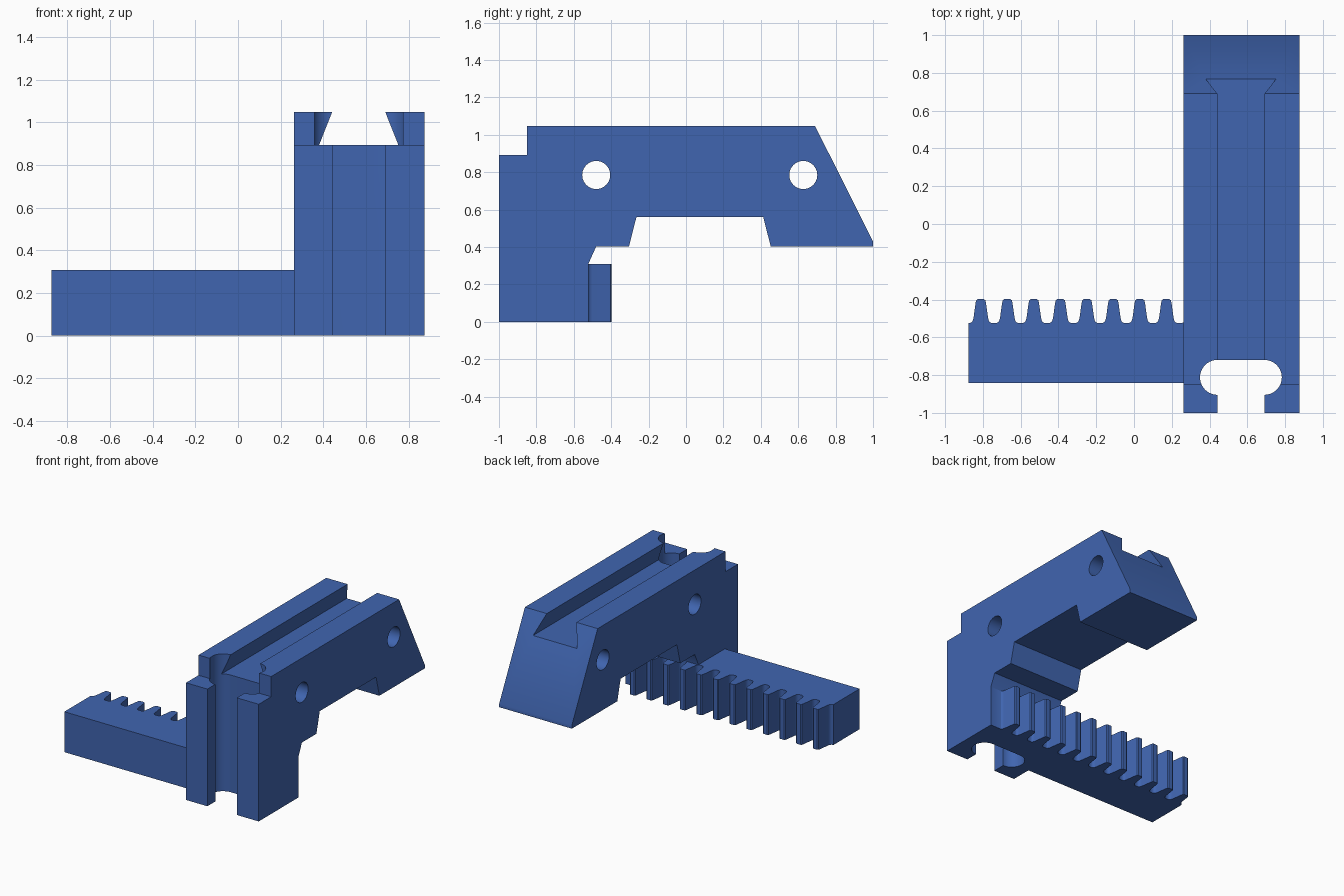
import bpy, bmesh, math
from mathutils import Vector

if "Cube" in bpy.data.objects:
    bpy.data.objects.remove(bpy.data.objects["Cube"])

blue = bpy.data.materials.new("steel blue")
blue.diffuse_color = (0.051, 0.13, 0.434, 1)
blue.use_nodes = True
blue.node_tree.nodes["Principled BSDF"].inputs["Base Color"].default_value = blue.diffuse_color


def prism(name, pts, axis, lo, hi):
    """Extrude a 2D outline along an axis (x: outline is y,z; y: x,z; z: x,y)."""
    place = {"x": lambda a, b: (lo, a, b),
             "y": lambda a, b: (a, lo, b),
             "z": lambda a, b: (a, b, lo)}[axis]
    depth = Vector([(hi - lo) if axis == c else 0 for c in "xyz"])
    bm = bmesh.new()
    face = bm.faces.new([bm.verts.new(place(a, b)) for a, b in pts])
    out = bmesh.ops.extrude_face_region(bm, geom=[face])["geom"]
    bmesh.ops.translate(bm, vec=depth, verts=[v for v in out if isinstance(v, bmesh.types.BMVert)])
    bmesh.ops.recalc_face_normals(bm, faces=bm.faces)
    mesh = bpy.data.meshes.new(name)
    bm.to_mesh(mesh)
    bm.free()
    mesh.materials.append(blue)
    obj = bpy.data.objects.new(name, mesh)
    bpy.context.collection.objects.link(obj)
    return obj


def arc(cx, cy, r, a0, a1, n):
    return [(cx + r * math.cos(math.radians(a0 + (a1 - a0) * i / n)),
             cy + r * math.sin(math.radians(a0 + (a1 - a0) * i / n))) for i in range(n + 1)]


def combine(target, other, operation):
    mod = target.modifiers.new(operation.lower(), "BOOLEAN")
    mod.object, mod.operation, mod.solver = other, operation, "EXACT"
    bpy.context.view_layer.objects.active = target
    bpy.ops.object.modifier_apply(modifier=mod.name)
    bpy.data.objects.remove(other)


# Bracket: side outline extruded across its width
side = [(-1, 0), (-0.522, 0), (-0.522, 0.31), (-0.48, 0.403), (-0.305, 0.403),
        (-0.265, 0.56), (0.413, 0.56), (0.453, 0.403), (1, 0.403), (1, 0.43),
        (0.69, 1.047), (-0.85, 1.047), (-0.85, 0.893), (-1, 0.893)]
bracket = prism("rack_bracket", side, "x", 0.262, 0.875)

# Toothed rack: twelve rounded teeth with filleted roots
root, tip, pitch = -0.525, -0.398, 0.1403
half_tooth = [(-0.058, root), (-0.05, root + 0.004), (-0.043, root + 0.012), (-0.039, root + 0.025),
              (-0.027, tip - 0.017), (-0.024, tip - 0.006), (-0.016, tip)]
tooth = half_tooth + [(-x, y) for x, y in reversed(half_tooth)]
outline = [(-0.875, -0.842), (-0.875, root)]
for k in range(12):
    outline += [(-0.811 + k * pitch + x, y) for x, y in tooth]
outline += [(0.86, root), (0.86, -0.842)]
rack = prism("toothed_rack", outline, "z", 0, 0.308)
combine(bracket, rack, "UNION")

# Vertical keyhole slot with rounded ends, open to the front
slot = ([(0.442, -1.1)] + arc(0.442, -0.812, 0.0925, 270, 90, 20)
        + arc(0.69, -0.812, 0.0925, 90, -90, 20) + [(0.69, -1.1)])
combine(bracket, prism("slot_cutter", slot, "z", -0.1, 1.2), "DIFFERENCE")

# Dovetail channel along the top
dovetail = [(0.38, 0.893), (0.752, 0.893), (0.67, 1.1), (0.462, 1.1)]
combine(bracket, prism("dovetail_cutter", dovetail, "y", -0.8, 1.1), "DIFFERENCE")

# Two cross holes
for y in (-0.48, 0.627):
    hole = arc(y, 0.785, 0.075, 0, 360, 40)[:-1]
    combine(bracket, prism("hole_cutter", hole, "x", 0.1, 1), "DIFFERENCE")

bpy.ops.object.select_all(action="DESELECT")
bracket.select_set(True)
bpy.context.view_layer.objects.active = bracket
bpy.ops.object.shade_smooth_by_angle(angle=math.radians(30))
